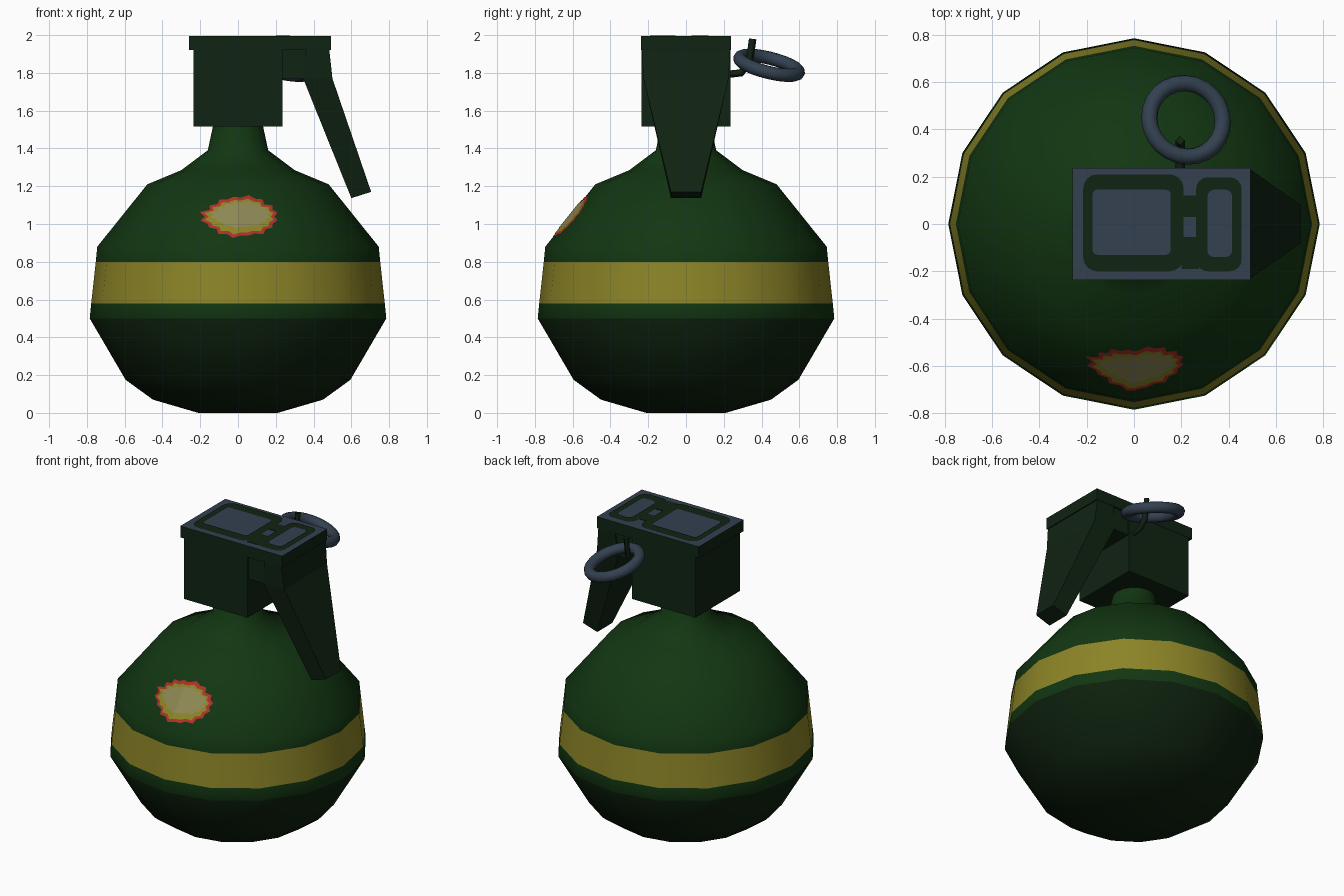
import bpy, bmesh, math, random
from mathutils import Vector

if "Cube" in bpy.data.objects:
    bpy.data.objects.remove(bpy.data.objects["Cube"])

random.seed(4)


def material(name, rgb):
    m = bpy.data.materials.new(name)
    m.diffuse_color = (*rgb, 1)
    m.use_nodes = True
    m.node_tree.nodes["Principled BSDF"].inputs["Base Color"].default_value = m.diffuse_color
    return m


GREEN = material("green paint", (0.006, 0.037, 0.006))
DARK = material("dark green", (0.005, 0.017, 0.006))
SHADE = material("deep green", (0.004, 0.015, 0.004))
YELLOW = material("yellow paint", (0.26, 0.23, 0.02))
STEEL = material("blue steel", (0.033, 0.052, 0.08))
RED = material("red edge", (0.42, 0.03, 0.02))
TAN = material("pale yellow", (0.27, 0.25, 0.09))


def finish(name, bm, *mats):
    me = bpy.data.meshes.new(name)
    bmesh.ops.recalc_face_normals(bm, faces=bm.faces)
    bm.to_mesh(me)
    bm.free()
    ob = bpy.data.objects.new(name, me)
    bpy.context.collection.objects.link(ob)
    for m in mats:
        me.materials.append(m)
    return ob


def smooth(ob, angle):
    bpy.ops.object.select_all(action='DESELECT')
    ob.select_set(True)
    bpy.context.view_layer.objects.active = ob
    bpy.ops.object.shade_smooth_by_angle(angle=math.radians(angle))


def box(name, x0, x1, y0, y1, z0, z1, *mats):
    bm = bmesh.new()
    bmesh.ops.create_cube(bm, size=1)
    for v in bm.verts:
        v.co = ((x0 + x1) / 2 + v.co.x * (x1 - x0),
                (y0 + y1) / 2 + v.co.y * (y1 - y0),
                (z0 + z1) / 2 + v.co.z * (z1 - z0))
    bm.normal_update()
    if len(mats) > 1:                       # second colour on the top face
        for f in bm.faces:
            f.material_index = int(f.normal.z > 0.5)
    return finish(name, bm, *mats)


# Round body: 16-sided lathe, coloured by height
PROFILE = [(0, 0), (0.21, 0), (0.45, 0.07), (0.595, 0.175), (0.785, 0.5),
           (0.777, 0.58), (0.753, 0.80), (0.745, 0.88), (0.48, 1.21),
           (0.30, 1.285), (0.16, 1.39), (0.13, 1.53)]
bm = bmesh.new()
pts = [bm.verts.new((r, 0, z)) for r, z in PROFILE]
edges = [bm.edges.new(p) for p in zip(pts, pts[1:])]
bmesh.ops.spin(bm, geom=pts + edges, axis=(0, 0, 1), cent=(0, 0, 0),
               angle=math.tau, steps=16)
bmesh.ops.remove_doubles(bm, verts=bm.verts, dist=0.0005)
for f in bm.faces:
    z = f.calc_center_median().z
    f.material_index = 2 if z < 0.5 else 1 if 0.58 < z < 0.80 else 0
smooth(finish("body", bm, GREEN, YELLOW, SHADE), 45)

# Fuse block and cap
box("fuse_block", -0.235, 0.235, -0.235, 0.235, 1.515, 1.94, DARK)
box("cap", -0.26, 0.492, -0.237, 0.237, 1.92, 1.996, DARK, STEEL)
box("lever_root", 0.2, 0.485, -0.225, 0.225, 1.77, 1.925, DARK)


# Rounded frames and links painted on the cap
def rounded(x0, x1, y0, y1, r):
    loop = []
    for i, (cx, cy) in enumerate([(x1 - r, y1 - r), (x0 + r, y1 - r),
                                  (x0 + r, y0 + r), (x1 - r, y0 + r)]):
        for k in range(5):
            a = (i + k / 4) * math.pi / 2
            loop.append((cx + r * math.cos(a), cy + r * math.sin(a)))
    return loop


def frame(name, outer, inner):
    bm = bmesh.new()
    a, b = [[bm.verts.new((x, y, 2.0)) for x, y in loop] for loop in (outer, inner)]
    n = len(a)
    for i in range(n):
        j = (i + 1) % n
        bm.faces.new((a[i], a[j], b[j], b[i]))
    ob = finish(name, bm, DARK)
    if ob.data.polygons[0].normal.z < 0:
        ob.data.flip_normals()


frame("large_frame", rounded(-0.215, 0.21, -0.2, 0.21, 0.06),
      rounded(-0.175, 0.155, -0.13, 0.145, 0.02))
frame("small_frame", rounded(0.262, 0.455, -0.2, 0.197, 0.05),
      rounded(0.31, 0.415, -0.14, 0.145, 0.03))
box("front_link", 0.2, 0.275, -0.19, -0.055, 1.994, 1.999, DARK)
box("back_link", 0.2, 0.275, 0.03, 0.12, 1.994, 1.999, DARK)

# Tapered lever: rectangles swept down (outer x, z, inner x, z, half width)
bm = bmesh.new()
rows = []
for xo, zo, xi, zi, w in [(0.483, 1.925, 0.36, 1.925, 0.235),
                          (0.50, 1.77, 0.345, 1.77, 0.225),
                          (0.705, 1.17, 0.60, 1.137, 0.08)]:
    rows.append([bm.verts.new(c) for c in
                 [(xo, -w, zo), (xo, w, zo), (xi, w, zi), (xi, -w, zi)]])
for a, b in zip(rows, rows[1:]):
    for i in range(4):
        j = (i + 1) % 4
        bm.faces.new((a[i], a[j], b[j], b[i]))
bm.faces.new(rows[0])
bm.faces.new(rows[-1])
finish("lever", bm, DARK)

# Pull ring, tilted towards the back right
bpy.ops.mesh.primitive_torus_add(major_segments=24, minor_segments=10,
                                 major_radius=0.16, minor_radius=0.035,
                                 location=(0.22, 0.44, 1.84))
ring = bpy.context.object
ring.name = "pull_ring"
ring.rotation_euler = Vector((0.25, 0.25, 1)).to_track_quat('Z', 'Y').to_euler()
ring.data.materials.append(STEEL)
smooth(ring, 60)

# Bent pin holding the ring
curve = bpy.data.curves.new("pin", 'CURVE')
curve.dimensions = '3D'
curve.bevel_depth = 0.02
curve.bevel_resolution = 0
curve.use_fill_caps = True
path = [(0.2, 1.79), (0.29, 1.80), (0.335, 1.85), (0.353, 1.98)]
spline = curve.splines.new('POLY')
spline.points.add(len(path) - 1)
for p, (y, z) in zip(spline.points, path):
    p.co = (0.195, y, z, 1)
curve.materials.append(DARK)
bpy.context.collection.objects.link(bpy.data.objects.new("pin", curve))


# Ragged paint chip laid onto the front facets, in three nested layers
def chip(name, ragged, cx, cz, sx, sz, lift, mat):
    bm = bmesh.new()
    n = len(ragged)
    face = bm.faces.new([bm.verts.new((cx + sx * k * math.cos(i * math.tau / n), 0,
                                       cz + sz * k * math.sin(i * math.tau / n)))
                         for i, k in enumerate(ragged)])
    bmesh.ops.bisect_plane(bm, geom=[face] + face.edges[:] + face.verts[:],
                           plane_co=(0, 0, 0), plane_no=(1, 0, 0))
    for v in bm.verts:
        r = 0.745 + (v.co.z - 0.88) * (0.48 - 0.745) / (1.21 - 0.88)
        v.co.y = -(r - math.tan(math.pi / 16) * abs(v.co.x)) - lift
    bm.normal_update()
    ob = finish(name, bm, mat)
    if ob.data.polygons[0].normal.y > 0:
        ob.data.flip_normals()


ragged = [random.uniform(0.98, 1.12) if i % 2 else random.uniform(0.86, 0.98)
          for i in range(32)]
chip("chip_edge", ragged, 0.015, 1.04, 0.2, 0.105, 0.003, RED)
chip("chip_yellow", ragged, 0.015, 1.04, 0.178, 0.088, 0.006, YELLOW)
chip("chip_pale", ragged, 0.02, 1.05, 0.155, 0.066, 0.009, TAN)
